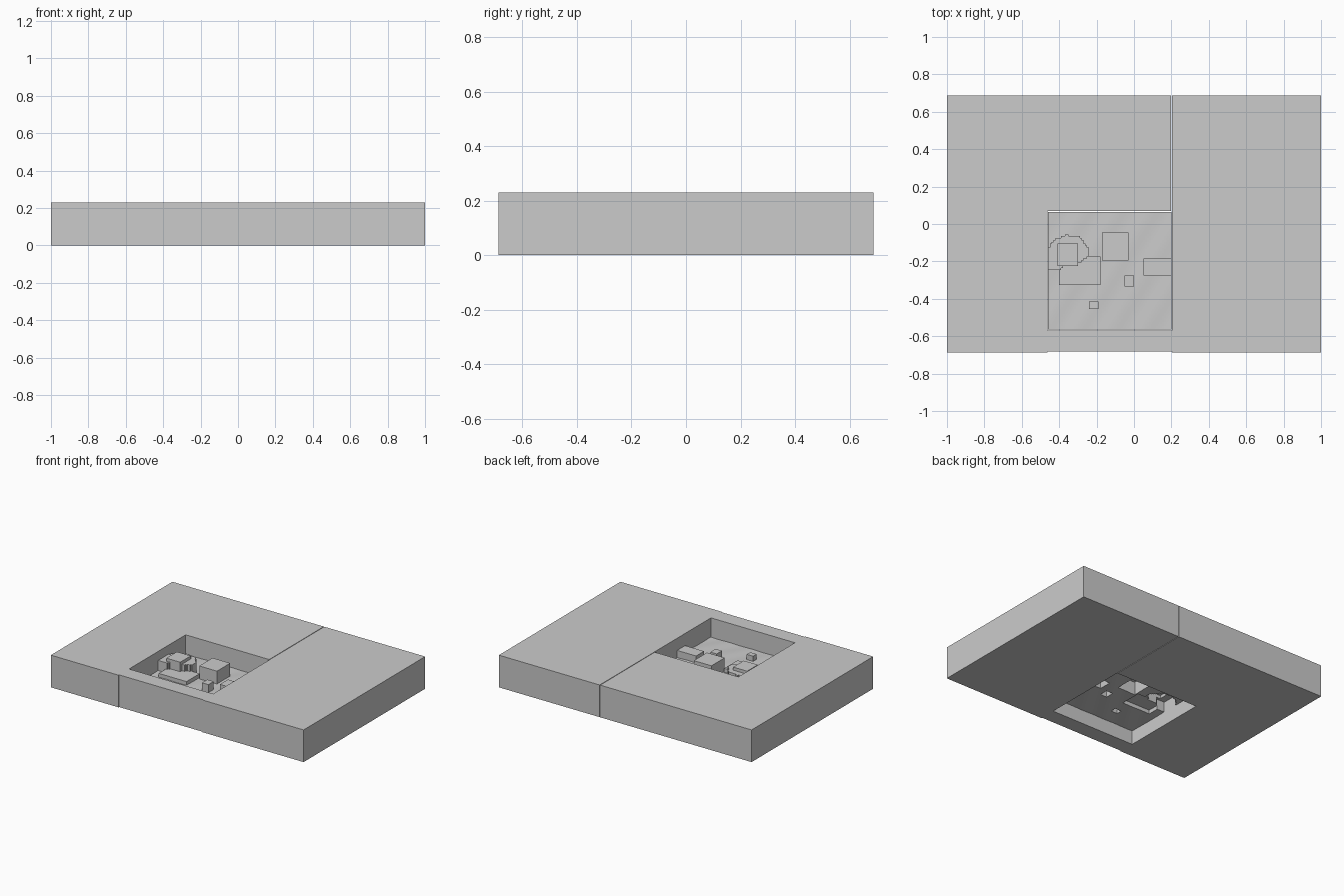
import bpy, bmesh, math

if "Cube" in bpy.data.objects:
    bpy.data.objects.remove(bpy.data.objects["Cube"])

X0, Y0, CELL, NX, NY = -0.46, -0.565, 0.01, 66, 63


def make_object(name, bm):
    bmesh.ops.recalc_face_normals(bm, faces=bm.faces)
    mesh = bpy.data.meshes.new(name)
    bm.to_mesh(mesh)
    bm.free()
    ob = bpy.data.objects.new(name, mesh)
    bpy.context.collection.objects.link(ob)
    return ob


# Thick surrounding frame: blocks around the well with a hairline slit at the back
outline = [(0.198, 0.687), (-1, 0.687), (-1, -0.687), (-0.463, -0.687),
           (-0.463, -0.681), (0.202, -0.681), (0.202, -0.687), (1, -0.687),
           (1, 0.687), (0.202, 0.687), (0.202, -0.57), (-0.463, -0.57),
           (-0.463, 0.07), (0.198, 0.07)]
bm = bmesh.new()
base = bm.faces.new([bm.verts.new((x, y, 0)) for x, y in outline])
up = bmesh.ops.extrude_face_region(bm, geom=[base], use_keep_orig=True)
bmesh.ops.translate(bm, vec=(0, 0, 0.23),
                    verts=[v for v in up["geom"] if isinstance(v, bmesh.types.BMVert)])
bmesh.ops.triangulate(bm, faces=[f for f in bm.faces if len(f.verts) > 4])
make_object("surround_frame", bm)

# Raised plots in the well: x range, y range, top height
boxes = [(-0.17, -0.035, -0.195, -0.04, 0.187),
         (-0.415, -0.305, -0.225, -0.105, 0.19),
         (-0.40, -0.175, -0.32, -0.175, 0.122),
         (-0.045, 0.0, -0.335, -0.27, 0.152),
         (-0.24, -0.19, -0.455, -0.415, 0.133),
         (0.05, 0.21, -0.275, -0.18, 0.145)]
tree_outline = [(-0.47, -0.25), (-0.40, -0.245), (-0.37, -0.22), (-0.31, -0.22),
                (-0.245, -0.175), (-0.24, -0.135), (-0.29, -0.068),
                (-0.36, -0.058), (-0.42, -0.08), (-0.45, -0.105), (-0.47, -0.17)]


def inside(x, y, poly):
    hit = False
    for (ax, ay), (bx, by) in zip(poly, poly[1:] + poly[:1]):
        if (ay > y) != (by > y) and x < ax + (y - ay) * (bx - ax) / (by - ay):
            hit = not hit
    return hit


def level(i, j):
    x, y = X0 + (i + 0.5) * CELL, Y0 + (j + 0.5) * CELL
    tops = [t for a, b, c, d, t in boxes if a < x < b and c < y < d]
    if inside(x, y, tree_outline):
        tops.append(0.168)
    return max(tops, default=0)


# Scanned ground sheet with stepped building shells, open underneath
bm = bmesh.new()
cache = {}


def vert(i, j, top):
    if (i, j, top) not in cache:
        x, y = X0 + i * CELL, Y0 + j * CELL
        z = top or 0.095 + 0.001 * math.sin(35 * x - 22 * y)
        cache[i, j, top] = bm.verts.new((x, y, z))
    return cache[i, j, top]


levels = {(i, j): level(i, j) for i in range(NX) for j in range(NY)}
for (i, j), top in levels.items():
    bm.faces.new([vert(i + a, j + b, top) for a, b in ((0, 0), (1, 0), (1, 1), (0, 1))])
    for di, dj, p, q in ((1, 0, (1, 0), (1, 1)), (0, 1, (0, 1), (1, 1))):
        other = levels.get((i + di, j + dj), top)
        if other != top:
            p, q = (i + p[0], j + p[1]), (i + q[0], j + q[1])
            bm.faces.new([vert(*p, top), vert(*q, top), vert(*q, other), vert(*p, other)])
make_object("ground_and_buildings", bm)
